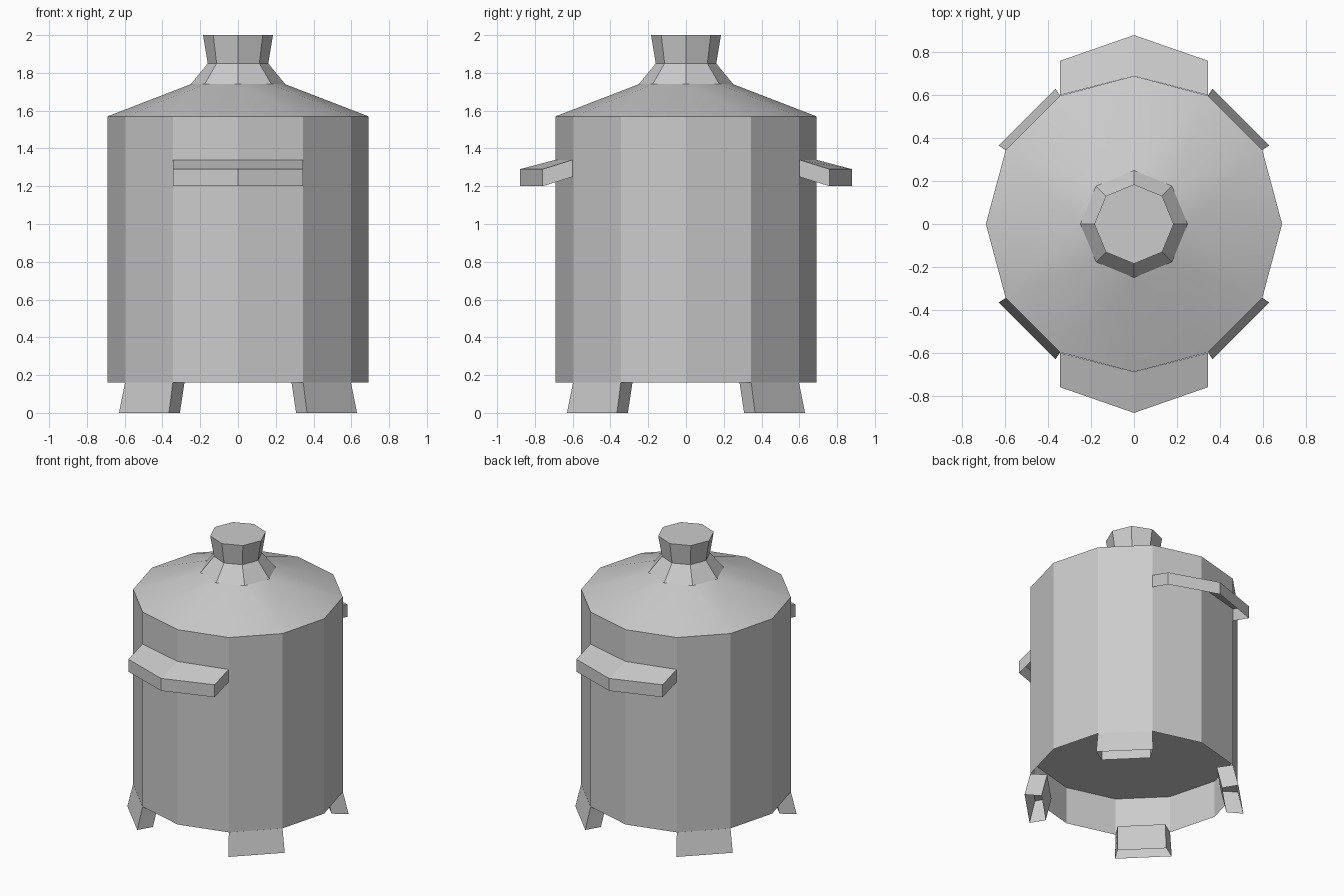
import bpy
from math import sin, cos, pi, radians

if "Cube" in bpy.data.objects:
    bpy.data.objects.remove(bpy.data.objects["Cube"])


def make(name, verts, faces):
    mesh = bpy.data.meshes.new(name)
    mesh.from_pydata(verts, [], faces)
    mesh.update()
    obj = bpy.data.objects.new(name, mesh)
    bpy.context.collection.objects.link(obj)
    return obj


def ring(n, r, z):
    return [(r * cos(2 * pi * i / n), r * sin(2 * pi * i / n), z) for i in range(n)]


def bridge(n, a, b):
    """Outward quads between two counter-clockwise rings, lower a and upper b."""
    return [(a + i, a + (i + 1) % n, b + (i + 1) % n, b + i) for i in range(n)]


BODY_R, BODY_LOW, BODY_TOP = 0.69, 0.16, 1.57

# Twelve-sided body wall, open underneath
make("body", ring(12, BODY_R, BODY_LOW) + ring(12, BODY_R, BODY_TOP), bridge(12, 0, 12))

# Recessed floor inside the body
make("recessed_floor", ring(12, BODY_R, 0.43), [tuple(reversed(range(12)))])

# Lid: twelve-sided rim narrowing to an eight-sided neck
lid_verts = ring(12, BODY_R, BODY_TOP) + ring(8, 0.25, 1.74) + ring(8, 0.16, 1.85)
lid_faces = bridge(8, 12, 20)
for q in range(4):
    d = [(3 * q + k) % 12 for k in range(4)]
    o = [12 + (2 * q + k) % 8 for k in range(3)]
    lid_faces += [(o[0], d[0], d[1]), (o[0], d[1], o[1]), (o[1], d[1], d[2]),
                  (o[1], d[2], o[2]), (o[2], d[2], d[3])]
lid = make("lid", lid_verts, lid_faces)
bpy.context.view_layer.objects.active = lid
lid.select_set(True)
bpy.ops.object.shade_smooth_by_angle(angle=radians(30))
lid.select_set(False)

# Flared knob on the lid
make("lid_knob", ring(8, 0.16, 1.85) + ring(8, 0.185, 2.0),
     bridge(8, 0, 8) + [tuple(range(8, 16))])

# Front and back handles: pointed ledges, open underneath
path = [(-0.345, -0.6, 1.25), (-0.345, -0.76, 1.20), (0, -0.88, 1.20),
        (0.345, -0.76, 1.20), (0.345, -0.6, 1.25)]
handle_verts = path + [(x, y, z + 0.09) for x, y, z in path] + [(0, -0.69, 1.34)]
handle_faces = [(i, i + 1, i + 6, i + 5) for i in range(4)]
handle_faces += [(5, 6, 7, 10), (10, 7, 8, 9)]
for name, turn in (("front_handle", 0), ("back_handle", pi)):
    make(name, handle_verts, handle_faces).rotation_euler.z = turn


# Four splayed feet on the diagonal faces, hollow underneath
def foot_ring(r_in, r_out, t_in, t_out, z):
    return [(r_in, -t_in, z), (r_out, -t_out, z), (r_out, t_out, z), (r_in, t_in, z)]


foot_verts = (foot_ring(0.595, 0.704, 0.16, 0.187, 0)
              + foot_ring(0.558, 0.667, 0.157, 0.179, BODY_LOW))
foot_faces = bridge(4, 0, 4) + [(4, 5, 6, 7)]
for k, name in enumerate(("back_right", "back_left", "front_left", "front_right")):
    make(name + "_foot", foot_verts, foot_faces).rotation_euler.z = pi / 4 + k * pi / 2
